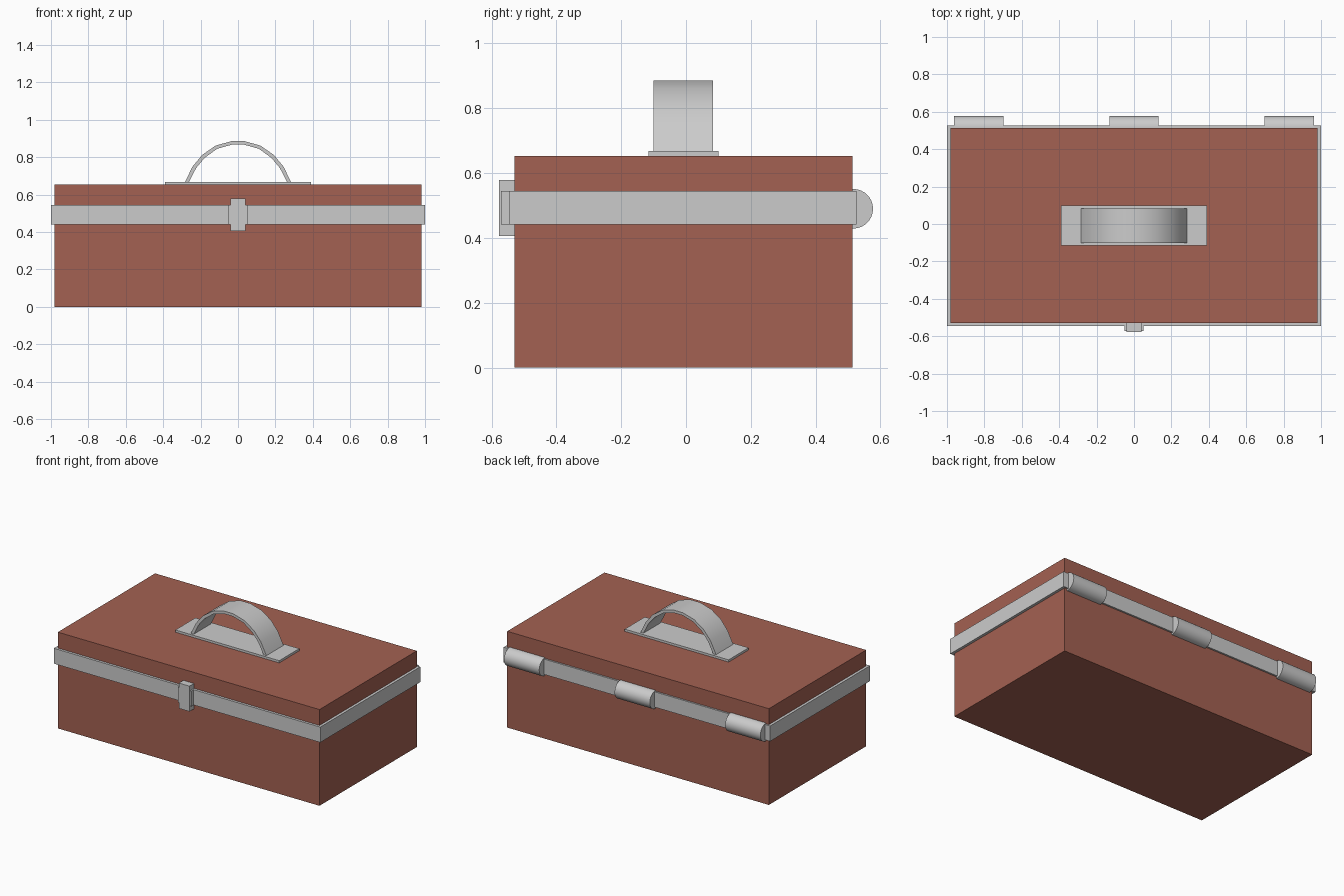
import bpy, bmesh, math
from mathutils import Matrix

if "Cube" in bpy.data.objects:
    bpy.data.objects.remove(bpy.data.objects["Cube"])

red = bpy.data.materials.new("red_paint")
red.diffuse_color = (0.37, 0.12, 0.085, 1)
red.use_nodes = True
red.node_tree.nodes["Principled BSDF"].inputs["Base Color"].default_value = red.diffuse_color


def finish(name, bm, mat=None, smooth=False):
    bmesh.ops.recalc_face_normals(bm, faces=bm.faces)
    me = bpy.data.meshes.new(name)
    bm.to_mesh(me)
    bm.free()
    ob = bpy.data.objects.new(name, me)
    bpy.context.collection.objects.link(ob)
    if mat:
        me.materials.append(mat)
    if smooth:
        bpy.ops.object.select_all(action='DESELECT')
        ob.select_set(True)
        bpy.context.view_layer.objects.active = ob
        bpy.ops.object.shade_smooth_by_angle(angle=math.radians(35))
    return ob


def box(name, x, y, z, mat=None):
    bm = bmesh.new()
    bmesh.ops.create_cube(bm, size=1)
    for v in bm.verts:
        for i, (lo, hi) in enumerate((x, y, z)):
            v.co[i] = hi if v.co[i] > 0 else lo
    return finish(name, bm, mat)


# Painted case: lower body and lid meet behind the metal band
box("case_body", (-0.982, 0.982), (-0.529, 0.514), (0, 0.49), red)
box("case_lid", (-0.982, 0.982), (-0.529, 0.514), (0.49, 0.653), red)

# Metal rim band
box("rim_band", (-1, 1), (-0.546, 0.526), (0.441, 0.545))

# Front latch
box("latch_plate", (-0.05, 0.05), (-0.571, -0.53), (0.441, 0.545))
box("latch_clasp", (-0.04, 0.04), (-0.577, -0.529), (0.406, 0.578))

# Three hinge barrels along the back
for i, cx in enumerate((-0.83, 0, 0.83)):
    bm = bmesh.new()
    m = Matrix.Translation((cx, 0.516, 0.49)) @ Matrix.Rotation(math.pi / 2, 4, 'Y')
    bmesh.ops.create_cone(bm, cap_ends=True, segments=32, radius1=0.061,
                          radius2=0.061, depth=0.264, matrix=m)
    finish(f"hinge_{i + 1}", bm, smooth=True)

# Handle base plate
box("handle_plate", (-0.39, 0.39), (-0.115, 0.1), (0.65, 0.668))

# Arched strap handle: half outline mirrored, extruded in y
half_out = [(0.285, 0.665), (0.243, 0.75), (0.192, 0.812), (0.12, 0.862), (0.035, 0.886)]
half_in = [(0.263, 0.665), (0.224, 0.742), (0.178, 0.797), (0.112, 0.845), (0.033, 0.867)]
arch = lambda h: h + [(-x, z) for x, z in reversed(h)]
outer, inner = arch(half_out), arch(half_in)
bm = bmesh.new()
rows = [[bm.verts.new((x, y, z)) for (x, z) in pts]
        for pts, y in ((outer, -0.101), (outer, 0.083), (inner, 0.083), (inner, -0.101))]
for a in range(4):
    r, s = rows[a], rows[(a + 1) % 4]
    for i in range(len(r) - 1):
        bm.faces.new((r[i], r[i + 1], s[i + 1], s[i]))
for i in (0, -1):
    bm.faces.new([r[i] for r in rows])
finish("handle_strap", bm, smooth=True)
